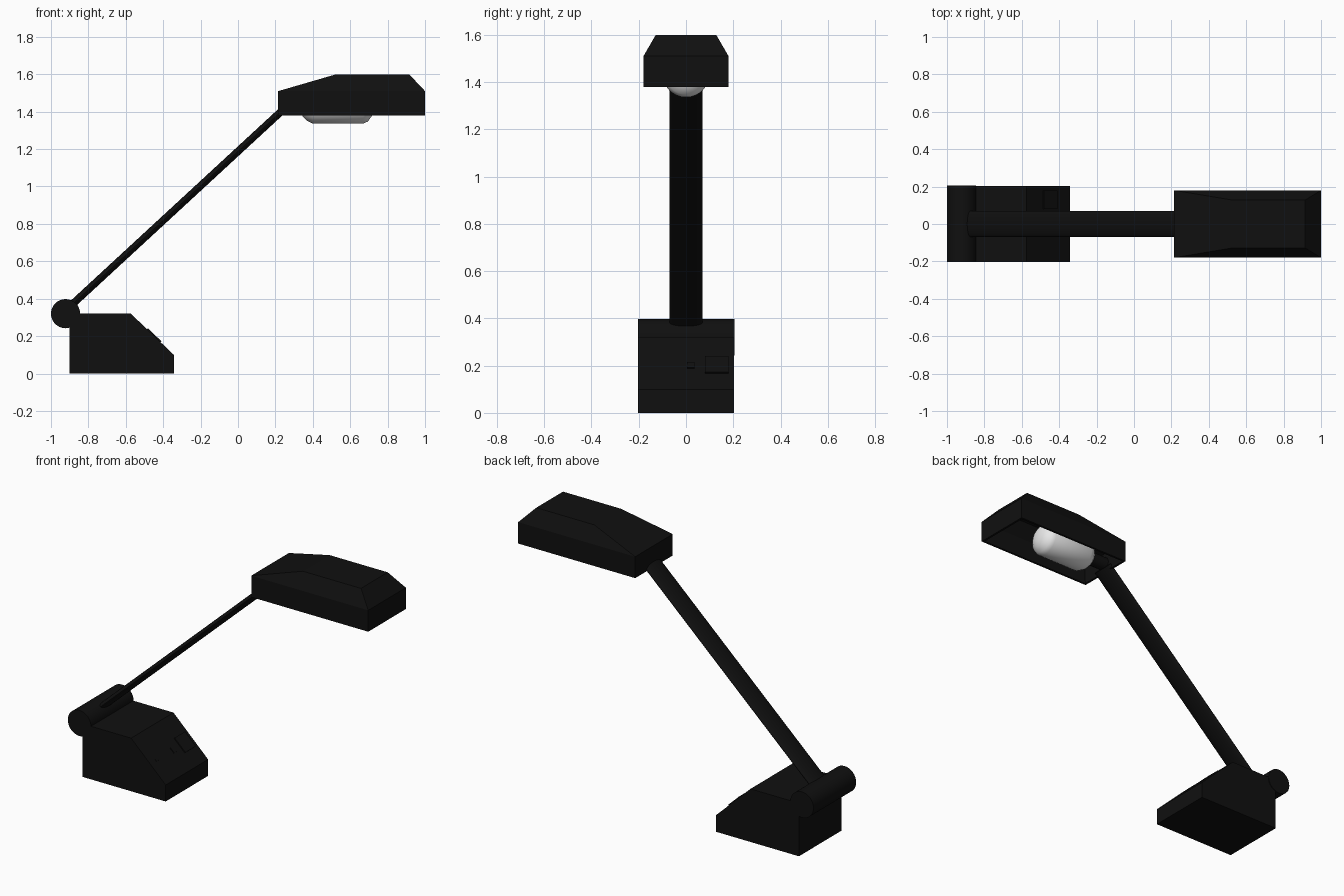
import bpy, bmesh, math
from mathutils import Vector, Matrix

if "Cube" in bpy.data.objects:
    bpy.data.objects.remove(bpy.data.objects["Cube"], do_unlink=True)


def make_material(name, value):
    mat = bpy.data.materials.new(name)
    mat.use_nodes = True
    colour = (value, value, value, 1)
    mat.diffuse_color = colour
    mat.node_tree.nodes["Principled BSDF"].inputs["Base Color"].default_value = colour
    return mat


black = make_material("black plastic", 0.005)
white = make_material("bulb white", 0.8)


def finish(name, bm, mat, smooth=False):
    bmesh.ops.recalc_face_normals(bm, faces=bm.faces[:])
    mesh = bpy.data.meshes.new(name)
    bm.to_mesh(mesh)
    bm.free()
    mesh.materials.append(mat)
    obj = bpy.data.objects.new(name, mesh)
    bpy.context.collection.objects.link(obj)
    if smooth:
        bpy.ops.object.select_all(action="DESELECT")
        obj.select_set(True)
        bpy.context.view_layer.objects.active = obj
        bpy.ops.object.shade_smooth_by_angle(angle=math.radians(40))
    return obj


def loft(name, rings, mat, smooth=False, cap_start=True, cap_end=True):
    """Skin a series of equal-length point rings."""
    bm = bmesh.new()
    loops = [[bm.verts.new(p) for p in ring] for ring in rings]
    n = len(loops[0])
    for a, b in zip(loops, loops[1:]):
        for i in range(n):
            j = (i + 1) % n
            bm.faces.new((a[i], a[j], b[j], b[i]))
    if cap_start:
        bm.faces.new(loops[0][::-1])
    if cap_end:
        bm.faces.new(loops[-1])
    return finish(name, bm, mat, smooth)


def ellipse(centre, u, v, sides):
    steps = [math.tau * i / sides for i in range(sides)]
    return [Vector(centre) + u * math.cos(t) + v * math.sin(t) for t in steps]


def rectangle(x0, x1, half_y, z):
    return [(x0, -half_y, z), (x1, -half_y, z), (x1, half_y, z), (x0, half_y, z)]


X, Y, Z = Vector((1, 0, 0)), Vector((0, 1, 0)), Vector((0, 0, 1))

# Wedge base, with a sloping control panel
side = [(-0.9, 0), (-0.343, 0), (-0.343, 0.1), (-0.575, 0.322), (-0.9, 0.322)]
loft("base", [[(x, y, z) for x, z in side] for y in (-0.203, 0.203)], black)

# Hinge barrel across the back of the base
loft("hinge_barrel", [ellipse((-0.922, y, 0.32), X * 0.078, Z * 0.078, 32)
                      for y in (-0.203, 0.206)], black, True)

# Flat oval arm
start, end = Vector((-0.91, 0, 0.348)), Vector((0.235, 0, 1.405))
across = (end - start).normalized().cross(Y)
loft("arm", [ellipse(p, Y * 0.07, across * 0.02, 24) for p in (start, end)],
     black, True)

# Hollow lamp shade, open below
shade = loft("shade", [rectangle(0.215, 1.0, 0.18, 1.38),
                       rectangle(0.215, 1.0, 0.18, 1.51),
                       rectangle(0.525, 0.915, 0.128, 1.6)],
             black, cap_start=False)
# Normals must face outward so that the wall grows inward
top_face = max(shade.data.polygons, key=lambda f: f.center.z)
if top_face.normal.z < 0:
    shade.data.flip_normals()
wall = shade.modifiers.new("wall", "SOLIDIFY")
wall.thickness = 0.018
wall.offset = -1

# Bulb and its socket
bulb_profile = [(0.325, 0.02), (0.332, 0.04), (0.345, 0.06), (0.368, 0.084),
                (0.4, 0.1), (0.67, 0.1), (0.695, 0.088), (0.715, 0.06),
                (0.726, 0.03)]
loft("bulb", [ellipse((x, 0, 1.436), Y * r, Z * r, 32) for x, r in bulb_profile],
     white, True)
loft("bulb_socket", [ellipse((x, 0, 1.436), Y * 0.04, Z * 0.04, 16)
                     for x in (0.225, 0.335)], black, True)

# Controls on the sloping panel
down = Vector((0.232, 0, -0.222)).normalized()
normal = Y.cross(down)
panel = Matrix((down, Y, normal)).transposed().to_4x4()


def panel_box(name, y, z, length, width, height):
    x = -0.343 - (z - 0.1) * 0.232 / 0.222
    place = Matrix.Translation(Vector((x, y, z)) + normal * height / 4) @ panel
    size = Matrix.Diagonal((length, width, height * 1.5, 1))
    bm = bmesh.new()
    bmesh.ops.create_cube(bm, size=1, matrix=place @ size)
    return finish(name, bm, black)


panel_box("rocker_switch", 0.13, 0.202, 0.1, 0.1, 0.013)
panel_box("slider_track", -0.06, 0.2, 0.012, 0.18, 0.004)
panel_box("slider_knob", 0.02, 0.2, 0.035, 0.03, 0.01)
